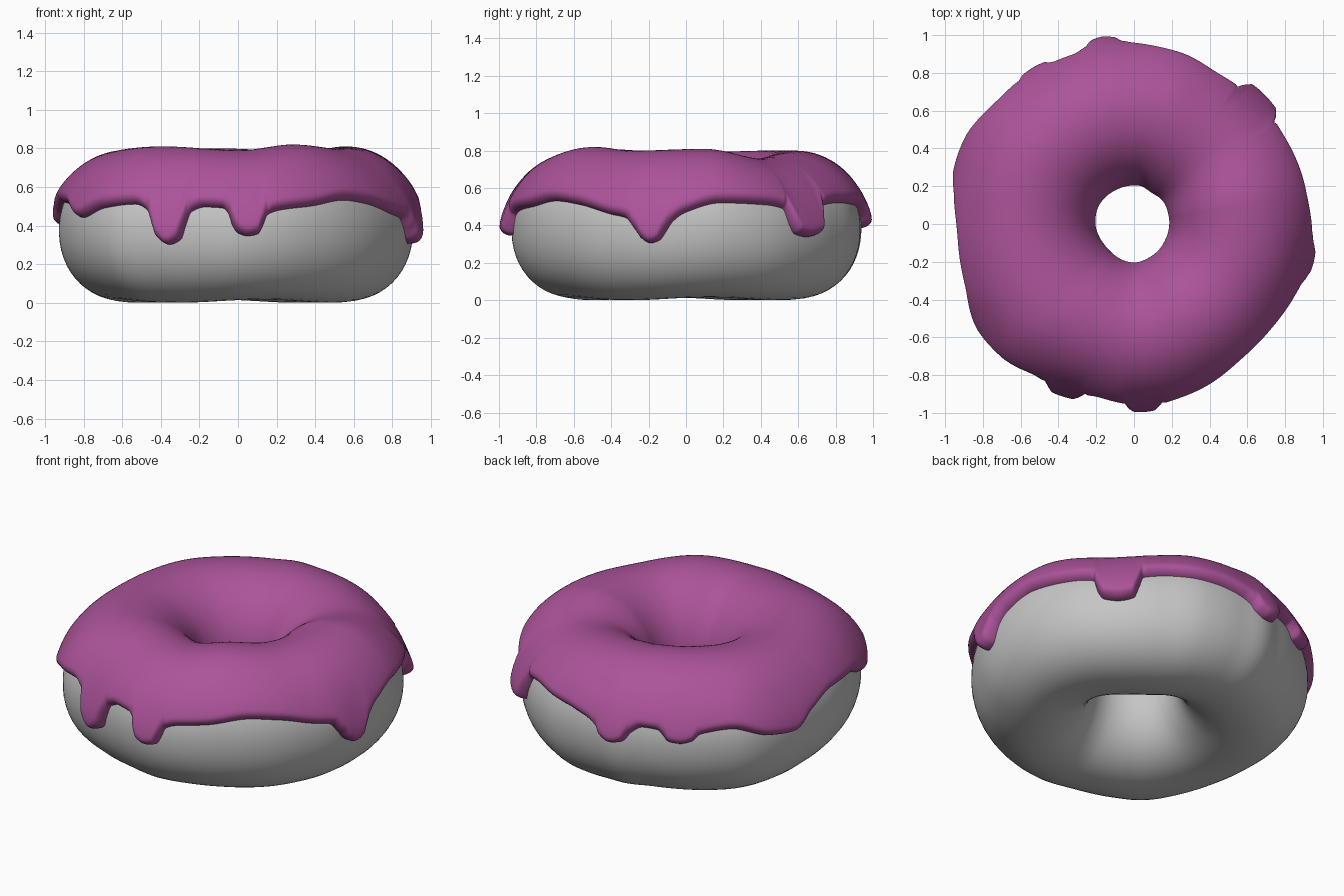
import bpy
import math

if "Cube" in bpy.data.objects:
    bpy.data.objects.remove(bpy.data.objects["Cube"])

# Shape keys as angle (degrees, counter-clockwise from +x): value
OUTER = [(0, .96), (15, .965), (30, .965), (45, .96), (60, .965), (75, .985), (90, .985),
         (100, 1.0), (110, .98), (120, .985), (135, 1.0), (147, 1.015), (165, .995),
         (180, .98), (195, .985), (210, 1.005), (225, 1.025), (240, .985), (255, .965),
         (270, .985), (285, .975), (300, .96), (315, .95), (330, .945), (345, .955)]
HOLE = [(0, .18), (55, .175), (85, .2), (140, .195), (180, .195), (225, .185), (270, .19),
        (310, .185), (335, .18)]
TOP = [(10, .81), (43, .758), (76, .79), (100, .80), (135, .80), (180, .79),
       (230, .81), (270, .79), (300, .82), (330, .80)]
# Lower rim of the icing with its drips
RIM = [(0, .47), (12, .52), (28, .51), (35.5, .49), (37.5, .40), (39.5, .355), (45, .338),
       (50, .355), (51.7, .42), (53.5, .50), (65, .52), (80, .51), (90, .48), (93.5, .45),
       (95.5, .41), (99.5, .385), (103.5, .40), (106, .45), (110, .485), (115, .48),
       (117, .455), (119, .42), (123, .41), (127, .425), (130, .465), (140, .485),
       (153, .42), (163, .40), (172, .47), (185, .52), (200, .51), (213, .44), (224, .49),
       (235, .51), (239.5, .48), (241.5, .42), (243.5, .34), (247.5, .302), (251.3, .33),
       (252.8, .40), (254.5, .47), (259, .495), (265, .49), (267, .46), (268.2, .40),
       (270, .36), (273, .345), (276.3, .355), (278, .40), (279.5, .455), (284, .48),
       (295, .50), (308, .53), (320, .51), (333, .46), (339, .44), (342.5, .38),
       (345, .33), (348, .306), (351, .32), (353, .36), (355.5, .42)]


def power(s):
    """Superellipse power: round on top, a little boxier below."""
    return 2.0 if s >= 0 else 2.15


def interp(keys, deg):
    """Smooth periodic interpolation without overshoot."""
    n = len(keys)
    deg = (deg - keys[0][0]) % 360 + keys[0][0]
    i = max(k for k in range(n) if keys[k][0] <= deg)

    def key(k):
        return keys[k % n][0] + 360 * (k // n), keys[k % n][1]

    def slope(k):
        (a0, v0), (a1, v1), (a2, v2) = key(k - 1), key(k), key(k + 1)
        d0, d1 = (v1 - v0) / (a1 - a0), (v2 - v1) / (a2 - a1)
        return 2 * d0 * d1 / (d0 + d1) if d0 * d1 > 0 else 0
    (a, va), (b, vb) = key(i), key(i + 1)
    w = b - a
    t = (deg - a) / w
    return ((2*t**3 - 3*t*t + 1) * va + (t**3 - 2*t*t + t) * w * slope(i)
            + (3*t*t - 2*t**3) * vb + (t**3 - t*t) * w * slope(i + 1))


def spow(v, p):
    return math.copysign(abs(v) ** p, v)


def section(deg):
    """Centre radius, half width, centre height, half height of the dough."""
    outer = interp(OUTER, deg) - .052
    inner = interp(HOLE, deg) + .04
    top = interp(TOP, deg) - .04
    bottom = .008 * (1 + math.sin(math.radians(4 * deg + 40)))
    return (outer + inner) / 2, (outer - inner) / 2, (top + bottom) / 2, (top - bottom) / 2


def surface(deg, sec, phi, offset=0.0):
    rc, a, zc, h = sec
    c, s = math.cos(phi), math.sin(phi)
    n = power(s)
    nr, nz = spow(c, 2 - 2 / n) / a, spow(s, 2 - 2 / n) / h
    ln = math.hypot(nr, nz)
    r = rc + a * spow(c, 2 / n) + offset * nr / ln
    z = zc + h * spow(s, 2 / n) + offset * nz / ln
    t = math.radians(deg)
    return r * math.cos(t), r * math.sin(t), z


def phi_at(z, sec):
    u = max(-1, min(1, (z - sec[2]) / sec[3]))
    return math.asin(spow(u, power(u) / 2))


def make(name, columns, closed, colour):
    """Skin a ring of equal-length columns as one smooth mesh."""
    n, m = len(columns), len(columns[0])
    verts = [p for col in columns for p in col]
    faces = []
    for i in range(n):
        k = (i + 1) % n
        for j in range(m if closed else m - 1):
            l = (j + 1) % m
            faces.append((i * m + j, k * m + j, k * m + l, i * m + l))
    mesh = bpy.data.meshes.new(name)
    mesh.from_pydata(verts, [], faces)
    mesh.polygons.foreach_set("use_smooth", [True] * len(faces))
    mat = bpy.data.materials.new(colour[0])
    mat.diffuse_color = colour[1]
    mat.use_nodes = True
    mat.node_tree.nodes["Principled BSDF"].inputs["Base Color"].default_value = mat.diffuse_color
    mesh.materials.append(mat)
    ob = bpy.data.objects.new(name, mesh)
    bpy.context.collection.objects.link(ob)


# Dough ring
dough = []
for i in range(180):
    sec = section(2 * i)
    dough.append([surface(2 * i, sec, 2 * math.pi * (j + .5) / 56) for j in range(56)])
make("dough", dough, True, ("dough_grey", (.56, .56, .56, 1)))

# Icing layer: follows the dough, rounded at its rim, thicker at the drips
icing = []
ROWS = 60
for i in range(720):
    deg = i * .5
    sec = section(deg)
    rim = interp(RIM, deg)
    lo = phi_at(rim, sec)
    hi = math.pi - phi_at(.42 + .02 * math.sin(math.radians(3 * deg)), sec)
    steep = (interp(RIM, deg + .5) - interp(RIM, deg - .5)) / math.radians(1) / .95
    steep = min(abs(steep), 2)
    drip = max(0, .45 - rim) * .13
    col = []
    for j in range(ROWS + 1):
        s = (1 - math.cos(math.pi * j / ROWS)) / 2
        phi = lo + (hi - lo) * s
        d_out = (phi - lo) * .37 / math.sqrt(1 + steep * steep)
        d_in = (hi - phi) * .37
        near = math.exp(-((phi - lo) * .37 / .14) ** 2)
        thick = .04 + (.014 + drip) * near
        f = min(1, min(d_out, d_in) / .045)
        col.append(surface(deg, sec, phi, -.01 + (thick + .01) * math.sqrt(max(0, 1 - (1 - f) ** 2))))
    icing.append(col)
make("icing", icing, False, ("berry_icing", (.41, .087, .32, 1)))
